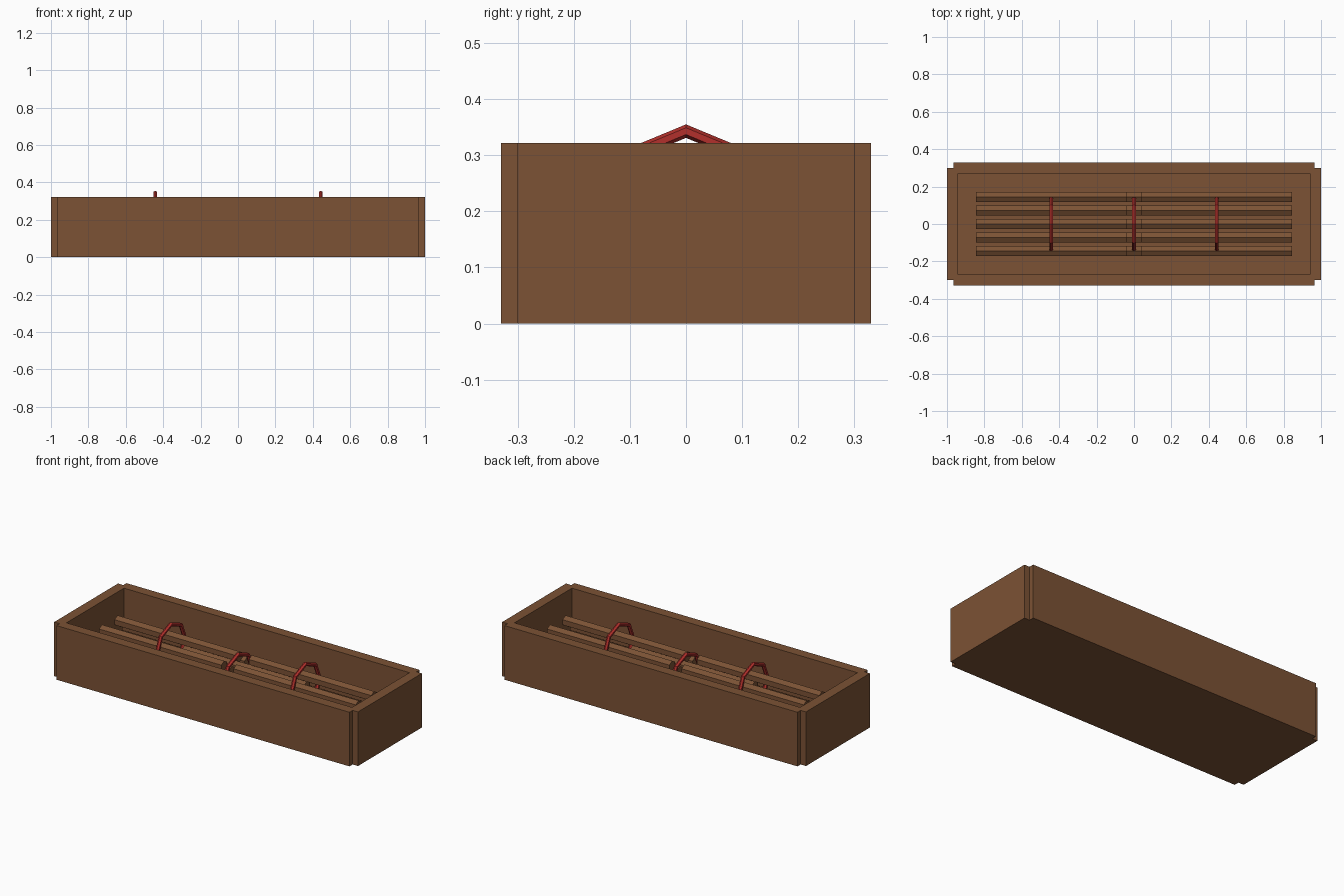
import bpy, math
from mathutils import Matrix

if "Cube" in bpy.data.objects:
    bpy.data.objects.remove(bpy.data.objects["Cube"])


def material(name, color):
    m = bpy.data.materials.new(name)
    m.diffuse_color = (*color, 1)
    m.use_nodes = True
    m.node_tree.nodes["Principled BSDF"].inputs["Base Color"].default_value = m.diffuse_color
    return m


BROWN = material("wood brown", (0.20, 0.085, 0.035))
RED = material("tie red", (0.45, 0.03, 0.025))


def box(name, x0, x1, y0, y1, z0, z1):
    bpy.ops.mesh.primitive_cube_add(size=1, location=((x0 + x1) / 2, (y0 + y1) / 2, (z0 + z1) / 2))
    o = bpy.context.object
    o.name = name
    o.scale = (x1 - x0, y1 - y0, z1 - z0)
    o.data.materials.append(BROWN)


# Crate: floor and four boards that leave a notch at each corner
H = 0.322
box("crate_floor", -0.94, 0.94, -0.27, 0.27, 0, 0.06)
for s, side in ((-1, "front"), (1, "back")):
    y = sorted((s * 0.27, s * 0.33))
    box(side + "_board", -0.965, 0.965, *y, 0, H)
for s, side in ((-1, "left"), (1, "right")):
    x = sorted((s * 0.94, s * 1.0))
    box(side + "_board", *x, -0.30, 0.30, 0, H)

# Bundles of six-sided sticks, each tied with an eight-sided ring
PITCH, R, LENGTH = 0.0725, 0.031, 0.805


def bundle(name, x, z):
    rows = [(i * PITCH, z - 0.03) for i in (-2, 0, 2)] + [(i * PITCH, z + 0.03) for i in (-1, 1)]
    for y, zz in rows:
        bpy.ops.mesh.primitive_cylinder_add(vertices=6, radius=R, depth=LENGTH,
                                            location=(x, y, zz), rotation=(0, math.pi / 2, 0))
        o = bpy.context.object
        o.name = name + "_stick"
        # Turn the profile so that a flat face points up
        o.data.transform(Matrix.Rotation(math.pi / 2, 4, 'Z'))
        o.data.materials.append(BROWN)
    bpy.ops.mesh.primitive_torus_add(major_segments=8, minor_segments=6, major_radius=0.133,
                                     minor_radius=0.012, location=(x, 0, z + 0.01),
                                     rotation=(0, math.pi / 2, 0))
    o = bpy.context.object
    o.name = name + "_tie"
    o.data.materials.append(RED)


bundle("left_bundle", -0.4425, 0.20)
bundle("right_bundle", 0.4425, 0.20)
bundle("middle_bundle", 0, 0.14)
